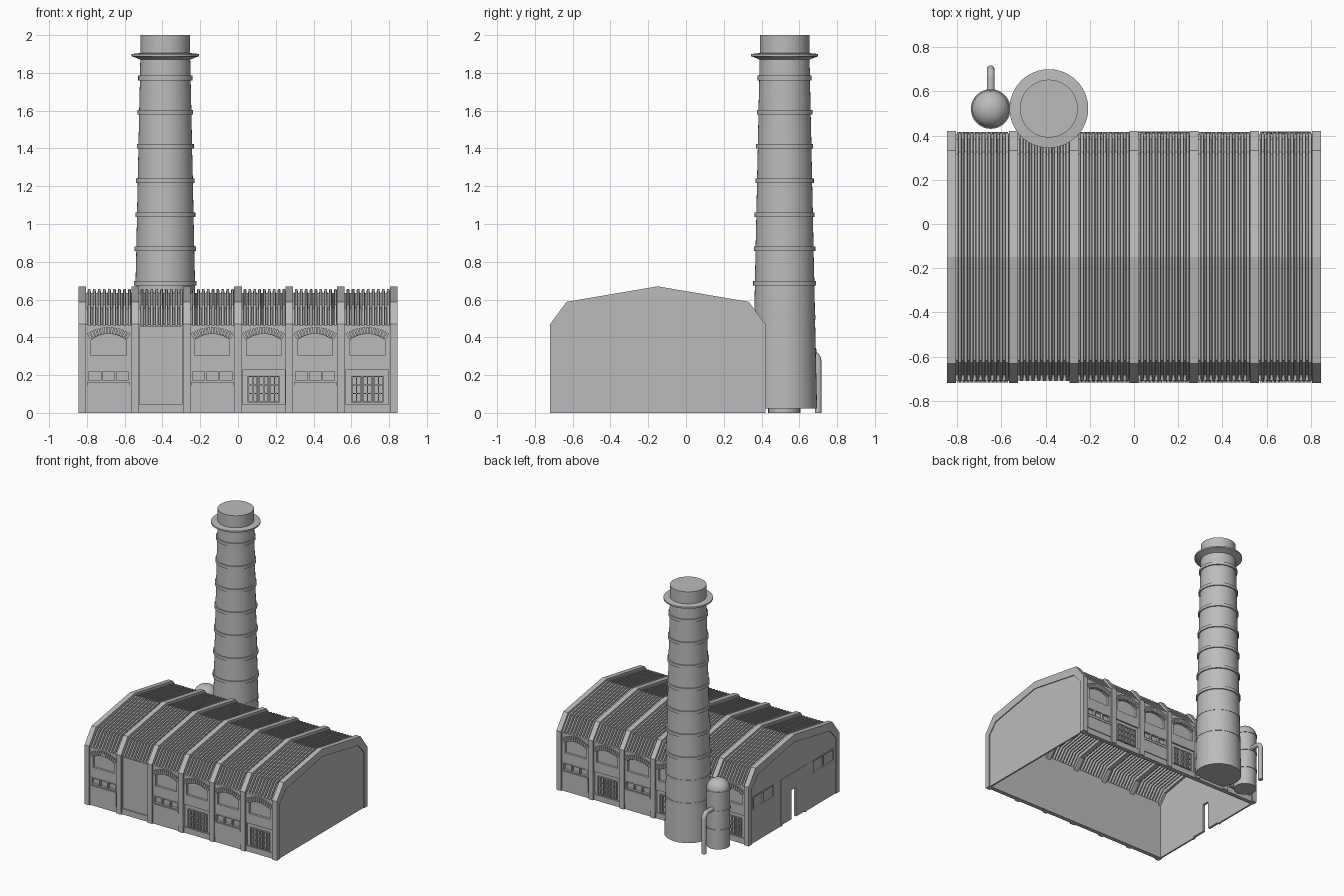
import bpy, bmesh, math
from mathutils import Matrix, Vector

if "Cube" in bpy.data.objects:
    bpy.data.objects.remove(bpy.data.objects["Cube"])

grey = bpy.data.materials.new("plain grey")
grey.use_nodes = True
grey.diffuse_color = (0.5, 0.5, 0.5, 1)
grey.node_tree.nodes["Principled BSDF"].inputs["Base Color"].default_value = (0.5, 0.5, 0.5, 1)

# Hall cross-section (y, z): outer frame line and inner frame line
OUTER = [(-.72, 0), (-.72, .47), (-.632, .588), (-.15, .67), (.332, .588), (.42, .47), (.42, 0)]
INNER = [(-.68, 0), (-.68, .44), (-.605, .525), (-.15, .61), (.305, .525), (.38, .44), (.38, 0)]
RIBS = [-.825, -.545, -.272, 0, .272, .545, .825]
RIB_W = .02
FACE, BACK, RECESS = -.708, -.675, -.69


def make(name, bm, smooth=False):
    bmesh.ops.recalc_face_normals(bm, faces=bm.faces)
    mesh = bpy.data.meshes.new(name)
    bm.to_mesh(mesh)
    bm.free()
    mesh.materials.append(grey)
    ob = bpy.data.objects.new(name, mesh)
    bpy.context.collection.objects.link(ob)
    select(ob)
    if smooth:
        bpy.ops.object.shade_smooth_by_angle(angle=math.radians(35))
    return ob


def select(ob):
    bpy.ops.object.select_all(action='DESELECT')
    ob.select_set(True)
    bpy.context.view_layer.objects.active = ob


def box(bm, x0, x1, y0, y1, z0, z1):
    size = Matrix.Diagonal((x1 - x0, y1 - y0, z1 - z0, 1))
    mid = Matrix.Translation(((x0 + x1) / 2, (y0 + y1) / 2, (z0 + z1) / 2))
    bmesh.ops.create_cube(bm, size=1, matrix=mid @ size)


def prism(bm, points, shift):
    face = bm.faces.new([bm.verts.new(p) for p in points])
    out = bmesh.ops.extrude_face_region(bm, geom=[face], use_keep_orig=True)
    moved = [v for v in out["geom"] if isinstance(v, bmesh.types.BMVert)]
    bmesh.ops.translate(bm, vec=shift, verts=moved)


def cut(ob, bm):
    cutter = make("cutter", bm)
    cutter.hide_render = True
    mod = ob.modifiers.new("openings", 'BOOLEAN')
    mod.operation, mod.solver, mod.object = 'DIFFERENCE', 'EXACT', cutter
    select(ob)
    bpy.ops.object.modifier_apply(modifier=mod.name)
    bpy.data.objects.remove(cutter)


def lathe(name, profile, x, y, steps=48):
    bm = bmesh.new()
    verts = [bm.verts.new((r, 0, z)) for r, z in profile]
    edges = [bm.edges.new(pair) for pair in zip(verts, verts[1:])]
    bmesh.ops.spin(bm, geom=verts + edges, cent=(0, 0, 0), axis=(0, 0, 1),
                   angle=math.tau, steps=steps, use_duplicate=False)
    bmesh.ops.remove_doubles(bm, verts=bm.verts, dist=1e-5)
    bmesh.ops.translate(bm, vec=(x, y, 0), verts=bm.verts)
    return make(name, bm, True)


# Frame ribs wrapping the hall
bm = bmesh.new()
for x in RIBS:
    ring = OUTER + INNER[::-1]
    prism(bm, [(x - RIB_W, y, z) for y, z in ring], (2 * RIB_W, 0, 0))
make("frame_ribs", bm)

# Corrugated roof sheet between the ribs
bm = bmesh.new()
RIDGES = 9
for a, b in zip(RIBS, RIBS[1:]):
    x0, pitch = a + RIB_W, (b - a - 2 * RIB_W) / RIDGES
    rows = []
    for i in range(RIDGES):
        for frac, t in ((0, .6), (.3, .6), (.42, .22), (.88, .22), (1, .6)):
            line = [Vector(p).lerp(Vector(q), t) for p, q in zip(OUTER[1:6], INNER[1:6])]
            rows.append([bm.verts.new((x0 + (i + frac) * pitch, p.x, p.y)) for p in line])
    for r0, r1 in zip(rows, rows[1:]):
        for k in range(4):
            bm.faces.new((r0[k], r0[k + 1], r1[k + 1], r1[k]))
bmesh.ops.remove_doubles(bm, verts=bm.verts, dist=1e-5)
make("corrugated_roof", bm)


def arch_points(cx, half, z0, spring, rise, n=10):
    radius = (half ** 2 + rise ** 2) / (2 * rise)
    sweep = math.asin(half / radius)
    pts = [(cx - half, RECESS, z0), (cx + half, RECESS, z0)]
    for i in range(n + 1):
        a = sweep * (1 - 2 * i / n)
        pts.append((cx + radius * math.sin(a), RECESS, spring + rise - radius * (1 - math.cos(a))))
    return pts


def facade(name, bays, turn):
    wall, holes, trim = bmesh.new(), bmesh.new(), bmesh.new()
    box(wall, RIBS[0], RIBS[-1], FACE, BACK, 0, .468)
    for kind, a, b in zip(bays, RIBS, RIBS[1:]):
        cx, w = (a + b) / 2, .113
        if kind == "T":        # tall plain gate
            box(holes, cx - w, cx + w, FACE - .02, RECESS - .008, .045, .455)
            continue
        # arched window with a brick lintel and a sill
        prism(holes, arch_points(cx, .092, .305, .385, .033), (0, -.05, 0))
        radius, n = .19, 13
        for i in range(n):
            ang = math.asin(.1 / radius) * (2 * i / (n - 1) - 1)
            spot = Matrix.Translation((cx, FACE, .436 - radius)) @ Matrix.Rotation(ang, 4, 'Y')
            brick = Matrix.Translation((0, 0, radius)) @ Matrix.Diagonal((.0135, .018, .036, 1))
            bmesh.ops.create_cube(trim, size=1, matrix=spot @ brick)
        if kind == "W":        # strip window over a panel
            box(holes, cx - w, cx + w, FACE - .02, RECESS, .163, .226)
            box(trim, cx - w, cx + w, FACE - .006, FACE, .045, .145)
            box(trim, cx - w, cx + w, FACE - .01, FACE + .01, .145, .163)
            for i in range(4):
                x = cx - w + .005 + i * (2 * w - .01) / 3
                box(trim, x - .005, x + .005, FACE - .002, RECESS, .163, .226)
            for z in (.163, .218):
                box(trim, cx - w, cx + w, FACE - .002, RECESS, z, z + .008)
        else:                  # glazed doors
            box(holes, cx - w, cx + w, FACE - .02, RECESS - .006, .045, .226)
            for i in (-1, 0, 1):
                x, h = cx + i * .058, .024
                for dx in (-h, 0, h):
                    box(trim, x + dx - .003, x + dx + .003, FACE, RECESS, .055, .195)
                for z in (.055, .1, .145, .19):
                    box(trim, x - h, x + h, FACE + .001, RECESS, z, z + .006)
    ob = make(name + "_wall", wall)
    cut(ob, holes)
    for part in (ob, make(name + "_trim", trim)):
        if turn:
            part.data.transform(Matrix.Translation((0, -.3, 0)) @ Matrix.Rotation(math.pi, 4, 'Z'))


facade("front", "WTWDWD", False)
facade("back", "WDWDWD", True)

# End walls; the one on the right of the model has a doorway and windows
for name, x in (("left_end_wall", .825), ("right_end_wall", -.838)):
    bm = bmesh.new()
    prism(bm, [(x, y, z) for y, z in INNER], (.013, 0, 0))
    end = make(name, bm)
bm, trim = bmesh.new(), bmesh.new()
box(bm, -.9, -.8, -.29, -.01, -.1, .35)
for y in (-.525, .225):
    box(bm, -.9, -.831, y - .13, y + .13, .27, .365)
    for dy in (-.13, 0, .13):
        box(trim, -.841, -.829, y + dy - .005, y + dy + .005, .265, .37)
    for z in (.265, .36):
        box(trim, -.842, -.829, y - .135, y + .135, z, z + .01)
cut(end, bm)
# Door frame and two leaves with a gap between them
for y0, y1, z0, z1 in ((-.31, -.29, 0, .37), (-.01, .01, 0, .37), (-.31, .01, .35, .37),
                       (-.29, -.18, .01, .35), (-.12, -.01, .01, .35), (-.18, -.12, .24, .35)):
    box(trim, -.843, -.825, y0, y1, z0, z1)
make("end_doors_and_windows", trim)


# Tall chimney with raised bands, flange and closed top
def chimney_r(z):
    return .172 - .04 * z / 1.88


profile = [(0, .022), (chimney_r(0), .022)]
for i in range(9):
    z = .325 + i * .181
    r, out = chimney_r(z), .003 if i < 2 else .009
    profile += [(r, z - .012), (r + out, z - .012), (r + out, z + .012), (r, z + .012)]
profile += [(.132, 1.87), (.155, 1.88), (.178, 1.888), (.178, 1.9), (.131, 1.905), (.131, 2), (0, 2)]
lathe("chimney", profile, -.385, .522)

# Domed tank beside the chimney
profile = [(0, 0), (.085, 0)]
for z in (.15, .3, .45):
    profile += [(.085, z - .007), (.09, z - .007), (.09, z + .007), (.085, z + .007)]
profile += [(.085 * math.cos(a), .457 + .075 * math.sin(a)) for a in (.3, .6, .9, 1.2)] + [(0, .532)]
lathe("tank", profile, -.648, .52, 32)

# Bent pipe from the tank to the ground
curve = bpy.data.curves.new("tank_pipe", 'CURVE')
curve.dimensions, curve.bevel_depth, curve.bevel_resolution = '3D', .018, 3
curve.use_fill_caps = True
bend = [(.66 + .04 * math.sin(a), .275 + .04 * math.cos(a)) for a in (0, .4, .8, 1.2, math.pi / 2)]
path = [(.56, .315)] + bend + [(.7, 0)]
spline = curve.splines.new('POLY')
spline.points.add(len(path) - 1)
for point, (y, z) in zip(spline.points, path):
    point.co = (-.648, y, z, 1)
pipe = bpy.data.objects.new("tank_pipe", curve)
bpy.context.collection.objects.link(pipe)
curve.materials.append(grey)
select(pipe)
bpy.ops.object.convert(target='MESH')
bpy.ops.object.shade_smooth_by_angle(angle=math.radians(40))
